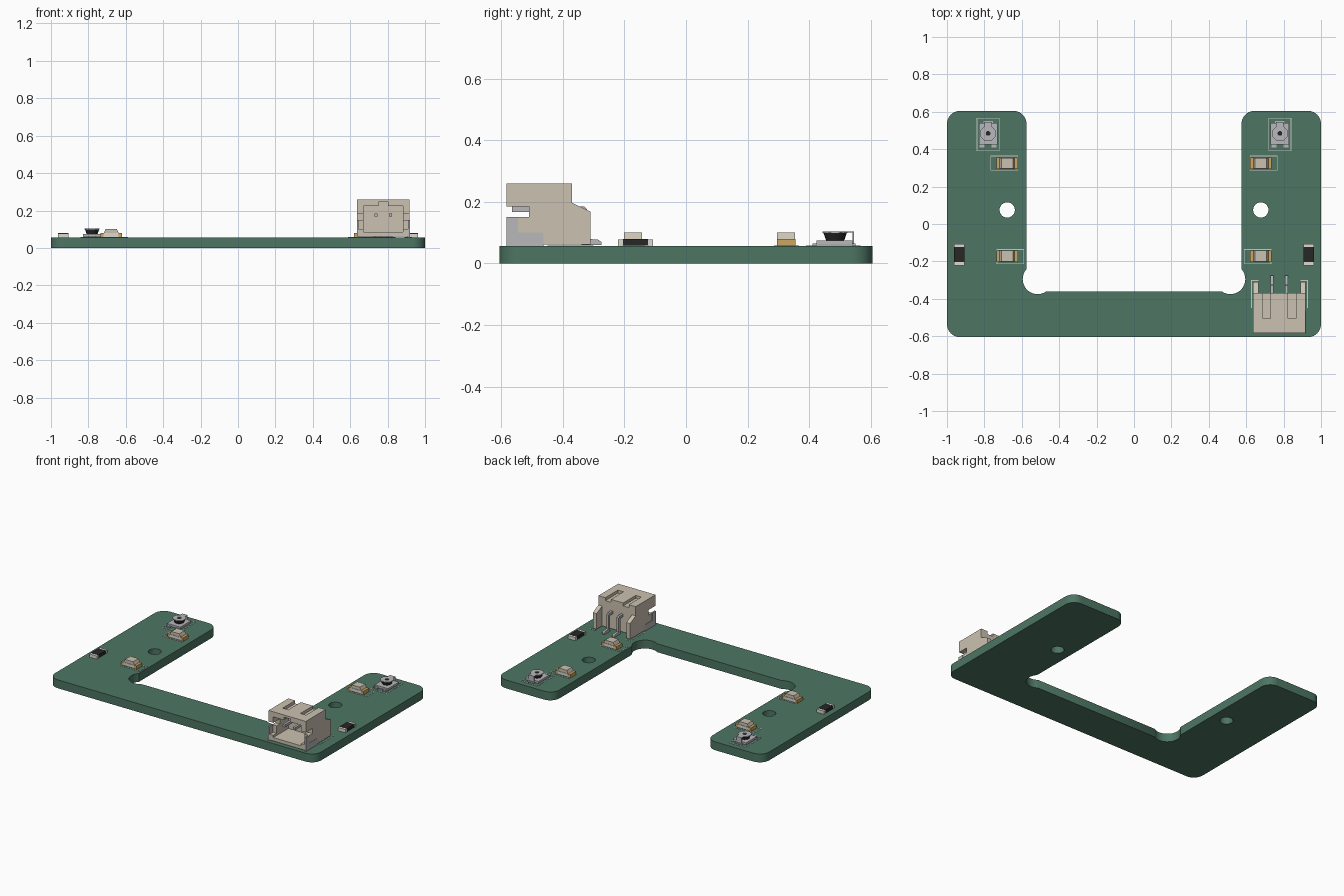
import bpy, bmesh
from math import sin, cos, pi, radians
from mathutils import Matrix, Vector

if "Cube" in bpy.data.objects:
    bpy.data.objects.remove(bpy.data.objects["Cube"])

COL = dict(green=(.075, .18, .126, 1), cream=(.60, .54, .44, 1), gold=(.60, .38, .13, 1),
           black=(.02, .02, .022, 1), metal=(.48, .48, .50, 1), silk=(.62, .64, .62, 1),
           white=(.72, .70, .64, 1))
MATS = {}
for key, c in COL.items():
    MATS[key] = bpy.data.materials.new(key)
    MATS[key].diffuse_color = c
T = .057  # board thickness


def finish(name, bm, col):
    bmesh.ops.recalc_face_normals(bm, faces=bm.faces)
    me = bpy.data.meshes.new(name)
    bm.to_mesh(me)
    bm.free()
    ob = bpy.data.objects.new(name, me)
    me.materials.append(MATS[col])
    bpy.context.collection.objects.link(ob)
    return ob


def add_box(bm, x0, x1, y0, y1, z0, z1):
    m = Matrix.Translation(((x0 + x1) / 2, (y0 + y1) / 2, (z0 + z1) / 2))
    bmesh.ops.create_cube(bm, size=1, matrix=m @ Matrix.Diagonal((x1 - x0, y1 - y0, z1 - z0, 1)))


def boxes(name, col, *bs, at=(0, 0, 0)):
    bm = bmesh.new()
    for b in bs:
        add_box(bm, *b)
    bmesh.ops.translate(bm, vec=at, verts=bm.verts)
    return finish(name, bm, col)


def extrude_profile(name, col, pts, vec, at=(0, 0, 0)):
    bm = bmesh.new()
    f = bm.faces.new([bm.verts.new(Vector(p) + Vector(at)) for p in pts])
    g = bmesh.ops.extrude_face_region(bm, geom=[f])['geom']
    bm.faces.ensure_lookup_table()
    moved = [v for v in g if isinstance(v, bmesh.types.BMVert)]
    bmesh.ops.translate(bm, vec=vec, verts=moved)
    return finish(name, bm, col)


def arc(cx, cy, r, a0, a1, n=10):
    return [(cx + r * cos(radians(a0 + (a1 - a0) * i / n)),
             cy + r * sin(radians(a0 + (a1 - a0) * i / n))) for i in range(n + 1)]


def select(ob):
    bpy.ops.object.select_all(action='DESELECT')
    ob.select_set(True)
    bpy.context.view_layer.objects.active = ob


# U-shaped board with relieved inner corners and two mounting holes
half = (arc(.93, -.535, .07, -90, 0) + arc(.93, .535, .07, 0, 90)
        + arc(.645, .535, .07, 90, 180) + arc(.515, -.295, .08, 41.4, -125.6, 24))
outline = half + [(-x, y) for x, y in reversed(half)]
cu = bpy.data.curves.new("board", 'CURVE')
cu.dimensions, cu.fill_mode, cu.extrude = '2D', 'BOTH', T / 2
for loop in (outline, arc(.678, .075, .041, 0, 345, 23), arc(-.678, .075, .041, 0, 345, 23)):
    sp = cu.splines.new('POLY')
    sp.points.add(len(loop) - 1)
    for p, (x, y) in zip(sp.points, loop):
        p.co = (x, y, 0, 1)
    sp.use_cyclic_u = True
tmp = bpy.data.objects.new("board_curve", cu)
bpy.context.collection.objects.link(tmp)
bpy.context.view_layer.update()
bm = bmesh.new()
bm.from_mesh(tmp.evaluated_get(bpy.context.evaluated_depsgraph_get()).to_mesh())
bpy.data.objects.remove(tmp)
bmesh.ops.remove_doubles(bm, verts=bm.verts, dist=1e-5)
bmesh.ops.translate(bm, vec=(0, 0, T / 2), verts=bm.verts)
board = finish("board", bm, 'green')
select(board)
bpy.ops.object.shade_smooth_by_angle(angle=radians(35))


def silk_frame(name, x0, x1, y0, y1, w=.004):
    z = (T - .001, T + .0015)
    boxes(name, 'silk', (x0, x1, y0, y0 + w, *z), (x0, x1, y1 - w, y1, *z),
          (x0, x0 + w, y0, y1, *z), (x1 - w, x1, y0, y1, *z))


def led(name, x, y):
    at = (x, y, T)
    boxes(name + "_base", 'white', (-.04, .04, -.03, .03, .002, .022), at=at)
    boxes(name + "_contacts", 'gold', *[(min(a, b), max(a, b), -.03, .03, 0, .023)
          for a, b in ((-.058, -.036), (.058, .036))], at=at)
    extrude_profile(name + "_lens", 'cream', [(-.04, -.029, .023), (.04, -.029, .023),
                    (.03, -.029, .044), (-.03, -.029, .044)], (0, .058, 0), at)


def resistor(name, x, y):
    at = (x, y, T)
    boxes(name + "_body", 'black', (-.028, .028, -.04, .04, .001, .022), at=at)
    boxes(name + "_ends", 'white', (-.028, .028, -.057, -.04, 0, .021),
          (-.028, .028, .04, .057, 0, .021), at=at)


def trimmer(name, x, y):
    at = (x, y, T)
    # base plate, solder lugs and the folded strip at the back
    boxes(name + "_base", 'metal', (-.05, .05, -.06, .056, .004, .018),
          (-.045, -.018, -.074, -.06, 0, .008), (.018, .045, -.074, -.06, 0, .008),
          (-.025, .025, .056, .066, 0, .008),
          (-.02, .02, .057, .061, .006, .046), (-.02, .02, .036, .061, .043, .046), at=at)
    # tapered rotor
    bm = bmesh.new()
    bmesh.ops.create_cone(bm, cap_ends=True, segments=24, radius1=.029, radius2=.038,
                          depth=.025, matrix=Matrix.Translation((x, y, T + .0295)))
    select(finish(name + "_rotor", bm, 'black'))
    bpy.ops.object.shade_smooth_by_angle(angle=radians(35))
    # octagonal wiper ring
    bm = bmesh.new()
    rings = [[bm.verts.new((x + r * cos(pi / 8 + i * pi / 4), y + r * sin(pi / 8 + i * pi / 4), T + z))
              for i in range(8)] for r, z in ((.044, .042), (.044, .046), (.013, .046), (.013, .042))]
    for k in range(4):
        for i in range(8):
            j, n = (i + 1) % 8, (k + 1) % 4
            bm.faces.new((rings[k][i], rings[k][j], rings[n][j], rings[n][i]))
    finish(name + "_wiper", bm, 'metal')


# Parts repeated on both arms
for side, s in (("right", 1), ("left", -1)):
    trimmer(side + "_trimmer", s * .78, .484)
    led(side + "_rear_led", s * .678, .325)
    led(side + "_front_led", s * .678, -.172)
    resistor(side + "_resistor", s * .934, -.164)
    silk_frame(side + "_trimmer_outline", s * .78 - .062, s * .78 + .062, .39, .567)
    d = .694 * s
    silk_frame(side + "_rear_led_outline", d - .074, d + .074, .285, .366)
    d = .661 * s
    silk_frame(side + "_front_led_outline", d - .074, d + .074, -.215, -.134)

# Connector housing: side profile swept across, then hollowed out
X0, X1, XC = .637, .917, .777
housing = extrude_profile("connector_housing", 'cream', [
    (X0, -.582, .062), (X0, -.582, .26), (X0, -.37, .26), (X0, -.37, .197),
    (X0, -.31, .168), (X0, -.31, .062)], (X1 - X0, 0, 0))
cuts = [(X0 + .028, X1 - .028, -.37, -.2, .05, .3),       # gap between rear arms
        (X0 + .035, X1 - .035, -.7, -.42, .085, .225),    # plug cavity
        (XC - .025, XC + .025, -.7, -.42, .2, .245),      # key slot
        (XC - .088, XC - .046, -.505, -.3, .24, .3),      # top channels
        (XC + .046, XC + .088, -.505, -.3, .24, .3),
        (.5, 1.1, -.7, -.51, .15, .185),                  # side notches
        (.5, 1.1, -.7, -.545, .10, .16)]
for c in cuts:
    cutter = boxes("cutter", 'cream', c)
    cutter.hide_render = True
    select(housing)
    m = housing.modifiers.new("cut", 'BOOLEAN')
    m.operation, m.solver, m.object = 'DIFFERENCE', 'EXACT', cutter
    bpy.ops.object.modifier_apply(modifier="cut")
    bpy.data.objects.remove(cutter)

# Bent pins and side solder tabs
for n, px in (("left", XC - .038), ("right", XC + .038)):
    extrude_profile(n + "_connector_pin", 'metal', [
        (px - .008, -.565, .167), (px - .008, -.565, .184), (px - .008, -.33, .184),
        (px - .008, -.322, .176), (px - .008, -.322, .08), (px - .008, -.285, .077),
        (px - .008, -.275, .07), (px - .008, -.275, .06), (px - .008, -.339, .06),
        (px - .008, -.339, .167)], (.016, 0, 0))
for n, a in (("left", X0 - .002), ("right", X1 - .008)):
    extrude_profile(n + "_solder_tab", 'metal', [
        (a, -.583, T), (a, -.583, .15), (a, -.545, .15), (a, -.545, .10), (a, -.462, .10),
        (a, -.462, T)], (.01, 0, 0))

# Printed corner marks round the connector
z = (T - .001, T + .0015)
boxes("connector_outline", 'silk', (.626, .63, -.45, -.3, *z), (.926, .93, -.45, -.3, *z),
      (.626, .665, -.304, -.3, *z), (.89, .93, -.304, -.3, *z))

for m in bpy.data.materials:
    if m.users and not m.is_grease_pencil:
        m.use_nodes = True
        m.node_tree.nodes["Principled BSDF"].inputs["Base Color"].default_value = m.diffuse_color
